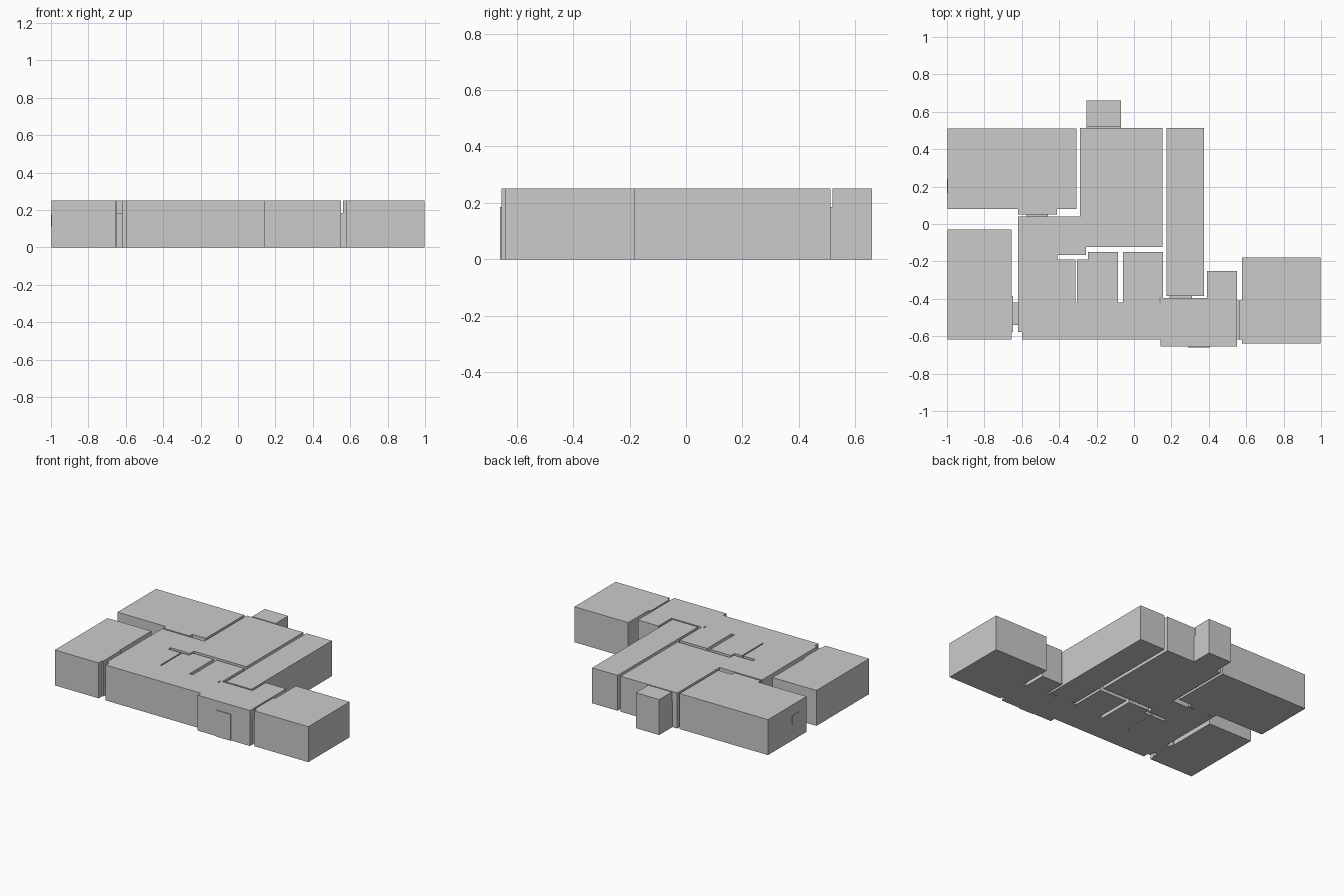
import bpy, bmesh

H = 0.25      # room height
DOOR = 0.185  # doorway height


def prism(name, pts, z0=0.0, z1=H):
    """Extrude a floor outline into a solid block."""
    bm = bmesh.new()
    face = bm.faces.new([bm.verts.new((x, y, z0)) for x, y in pts])
    ext = bmesh.ops.extrude_face_region(bm, geom=[face])
    verts = [g for g in ext["geom"] if isinstance(g, bmesh.types.BMVert)]
    bmesh.ops.translate(bm, verts=verts, vec=(0, 0, z1 - z0))
    bmesh.ops.recalc_face_normals(bm, faces=bm.faces)
    mesh = bpy.data.meshes.new(name)
    bm.to_mesh(mesh)
    bm.free()
    obj = bpy.data.objects.new(name, mesh)
    bpy.context.collection.objects.link(obj)
    return obj


def box(name, x0, x1, y0, y1, z0=0.0, z1=H):
    return prism(name, [(x0, y0), (x1, y0), (x1, y1), (x0, y1)], z0, z1)


# Back left room with its shallow alcove
prism("back_left_room", [(-0.997, 0.08), (-0.62, 0.08), (-0.62, 0.05),
                         (-0.413, 0.05), (-0.413, 0.08), (-0.308, 0.08),
                         (-0.308, 0.51), (-0.997, 0.51)])

# Front left room with jamb toward the hall
prism("front_left_room", [(-0.997, -0.618), (-0.655, -0.618), (-0.655, -0.578),
                          (-0.647, -0.578), (-0.647, -0.385),
                          (-0.655, -0.385), (-0.655, -0.03), (-0.997, -0.03)])

# Main hall with side bays separated by thin wall slits
prism("main_hall", [
    (-0.6, -0.618), (0.143, -0.618), (0.143, -0.42), (0.135, -0.42),
    (0.135, -0.395), (0.155, -0.395), (0.155, -0.15), (-0.06, -0.15),
    (-0.06, -0.42), (-0.085, -0.42), (-0.085, -0.15), (-0.247, -0.15),
    (-0.247, -0.19), (-0.304, -0.19), (-0.304, -0.42), (-0.313, -0.42),
    (-0.313, -0.19), (-0.41, -0.19), (-0.41, 0.04), (-0.62, 0.04),
    (-0.62, -0.578), (-0.6, -0.578)])

# Central room with lower left leg opening on the hall
prism("central_room", [(-0.41, -0.165), (-0.257, -0.165), (-0.257, -0.123),
                       (0.152, -0.123), (0.152, 0.512), (-0.29, 0.512),
                       (-0.29, 0.04), (-0.41, 0.04)])
box("back_bay", -0.253, -0.07, 0.52, 0.66)

# Long corridor, entry lobby and right room
box("corridor", 0.175, 0.374, -0.384, 0.512)
prism("entry_lobby", [(0.143, -0.654), (0.551, -0.654), (0.551, -0.25),
                      (0.39, -0.25), (0.39, -0.395), (0.143, -0.395)])
prism("right_room", [(0.577, -0.64), (0.997, -0.64), (0.997, -0.18),
                     (0.577, -0.18), (0.577, -0.41), (0.562, -0.41),
                     (0.562, -0.618), (0.577, -0.618)])

# Lower doorways joining the rooms
for name, *r in [
    ("left_doorway", -0.647, -0.62, -0.54, -0.42),
    ("alcove_doorway", -0.575, -0.46, 0.04, 0.05),
    ("bay_doorway", -0.253, -0.07, 0.512, 0.52),
    ("corridor_doorway", 0.19, 0.31, -0.395, -0.384),
    ("right_doorway", 0.551, 0.562, -0.618, -0.41),
    ("front_door", 0.29, 0.405, -0.66, -0.654),
]:
    box(name, *r, 0.0, DOOR)

# Small window on the left end wall
box("window", -1.0, -0.997, 0.165, 0.24, 0.11, 0.175)
